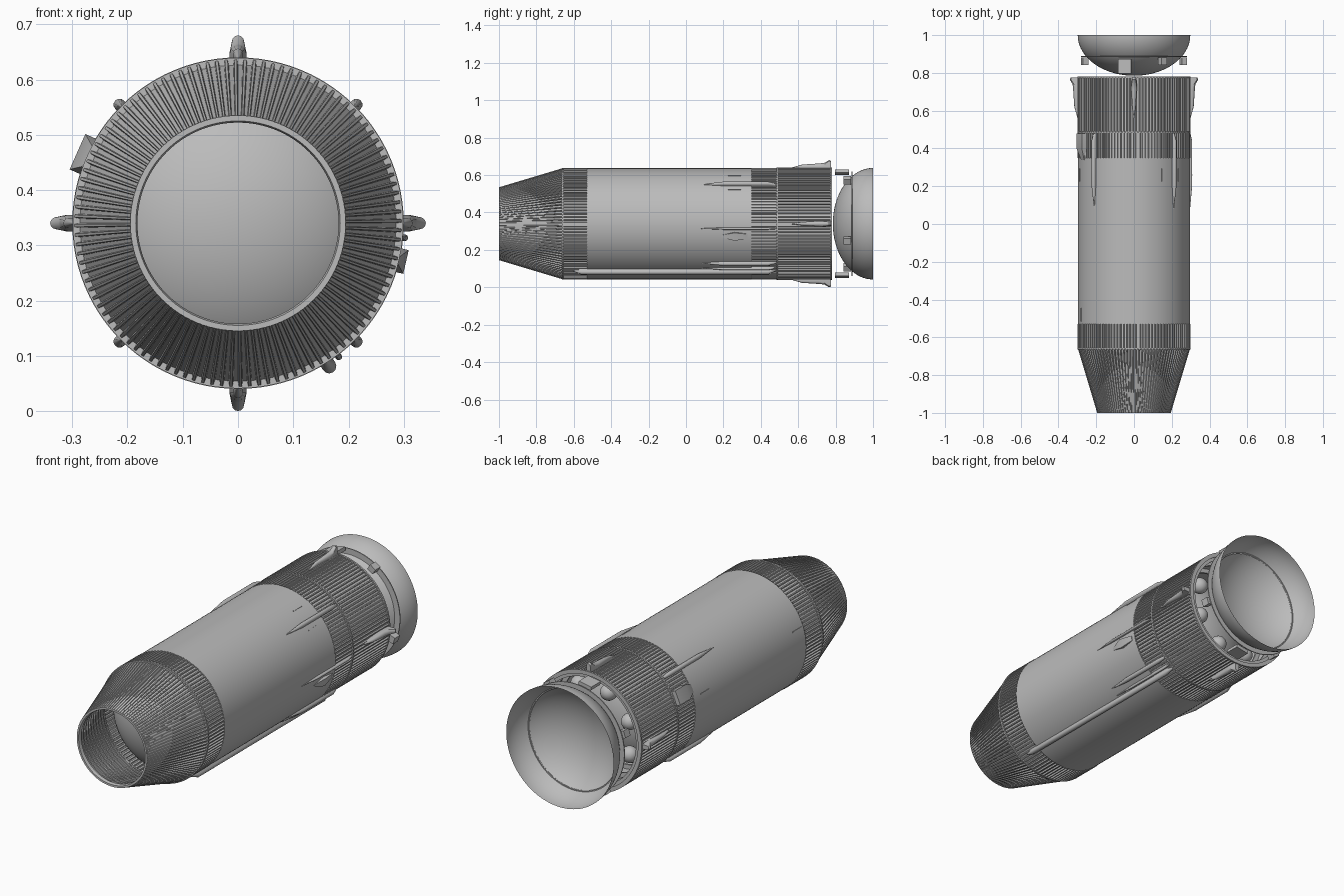
import bpy, bmesh, math
from mathutils import Matrix, Vector

if "Cube" in bpy.data.objects:
    bpy.data.objects.remove(bpy.data.objects["Cube"])

AXIS_Z = 0.34      # height of the long axis
RIBS = 108

grey = bpy.data.materials.new("plain grey")
grey.use_nodes = True
grey.diffuse_color = (0.5, 0.5, 0.5, 1)
grey.node_tree.nodes["Principled BSDF"].inputs["Base Color"].default_value = (0.5, 0.5, 0.5, 1)


def finish(name, bm, angle=0.0, smooth=True):
    """Turn a bmesh into an object, turned about the long axis (0 = up, 90 = left)."""
    bmesh.ops.recalc_face_normals(bm, faces=bm.faces)
    bm.transform(Matrix.Translation((0, 0, AXIS_Z)) @ Matrix.Rotation(math.radians(angle), 4, 'Y'))
    mesh = bpy.data.meshes.new(name)
    bm.to_mesh(mesh)
    bm.free()
    mesh.materials.append(grey)
    ob = bpy.data.objects.new(name, mesh)
    bpy.context.collection.objects.link(ob)
    if smooth:
        bpy.ops.object.select_all(action='DESELECT')
        bpy.context.view_layer.objects.active = ob
        ob.select_set(True)
        bpy.ops.object.shade_smooth_by_angle(angle=math.radians(30))
    return ob


def bridge(bm, a, b):
    for i in range(len(a)):
        j = (i + 1) % len(a)
        bm.faces.new((a[i], a[j], b[j], b[i]))


def lathe(name, profile, segs=96):
    """Revolve (y, radius) points about the long axis."""
    bm = bmesh.new()
    rings = []
    for y, r in profile:
        turn = [2 * math.pi * i / segs for i in range(segs)]
        rings.append([bm.verts.new((r * math.sin(t), y, r * math.cos(t))) for t in turn])
    for a, b in zip(rings, rings[1:]):
        bridge(bm, a, b)
    bmesh.ops.remove_doubles(bm, verts=bm.verts, dist=0.00001)
    return finish(name, bm)


def ribbed(name, stations):
    """Stringer-covered skin; stations are (y, valley radius, crest radius)."""
    bm = bmesh.new()
    rings = []
    for y, low, high in stations:
        ring = []
        for i in range(RIBS):
            for step, r in ((0, low), (0.5, low), (0.6, high), (0.9, high)):
                t = 2 * math.pi * (i + step) / RIBS
                ring.append(bm.verts.new((r * math.sin(t), y, r * math.cos(t))))
        rings.append(ring)
    for a, b in zip(rings, rings[1:]):
        bridge(bm, a, b)
    return finish(name, bm, smooth=False)


def fairing(name, angle, stations, base=0.288, sides=7, boxy=False):
    """Blister lofted along the hull; stations are (y, half width, top radius)."""
    bm = bmesh.new()
    rings = []
    for y, w, top in stations:
        if boxy:
            pts = [(-w, base), (w, base), (w, top), (-w, top)]
        else:
            shoulder = max(base, top - w)
            arc = [math.pi * i / (sides - 1) for i in range(sides)]
            pts = [(-w, base)] + [(-w * math.cos(t), shoulder + (top - shoulder) * math.sin(t))
                                  for t in arc] + [(w, base)]
        rings.append([bm.verts.new((x, y, z)) for x, z in pts])
    for a, b in zip(rings, rings[1:]):
        bridge(bm, a, b)
    bm.faces.new(rings[0])
    bm.faces.new(rings[-1])
    return finish(name, bm, angle)


def block(name, angle, y, radius, size):
    bm = bmesh.new()
    bmesh.ops.create_cube(bm, size=1, matrix=Matrix.Translation((0, y, radius)) @ Matrix.Diagonal((*size, 1)))
    return finish(name, bm, angle, smooth=False)


# Hull skins
ribbed("nose_cone", [(-1, 0.193, 0.195), (-0.66, 0.287, 0.297)])
ribbed("forward_skirt", [(-0.66, 0.291, 0.299), (-0.53, 0.291, 0.299)])
ribbed("aft_skirt", [(0.35, 0.291, 0.298), (0.485, 0.291, 0.298)])
ribbed("rear_skirt", [(0.49, 0.292, 0.3), (0.775, 0.292, 0.3)])
lathe("tank_wall", [(-0.53, 0.285), (-0.53, 0.297), (0.35, 0.297), (0.35, 0.285)])
for name, y, r in (("nose_joint", -0.66, 0.299), ("skirt_joint", 0.487, 0.3), ("rear_rim", 0.777, 0.3)):
    lathe(name, [(y - 0.004, 0.28), (y - 0.004, r), (y + 0.004, r), (y + 0.004, 0.28), (y - 0.004, 0.28)])

# Inside of the nose: lip and stacked ring frames
frames = [(-1, 0.195), (-1, 0.185)]
for i in range(10):
    y = -0.99 + i * 0.033
    r = 0.188 + i * 0.0095
    frames += [(y, r - 0.006), (y + 0.008, r - 0.006), (y + 0.008, r), (y + 0.033, r + 0.0095)]
lathe("nose_frames", frames)


def dome(name, rim_y, apex_y, radius, steps=20):
    arc = [math.pi / 2 * i / steps for i in range(steps + 1)]
    return lathe(name, [(rim_y + (apex_y - rim_y) * math.sin(t), radius * math.cos(t)) for t in arc])


dome("forward_tank_dome", -0.53, -0.74, 0.287)
dome("aft_tank_dome", 0.4, 0.62, 0.287)

# Rear skirt lining with frames
lining = [(0.4, 0.287)]
for y in (0.5, 0.6, 0.69, 0.765):
    lining += [(y, 0.287), (y, 0.265), (y + 0.01, 0.265), (y + 0.01, 0.287)]
lathe("rear_lining", lining)

# Separate rear dish with its mounting ring
dome("rear_dish", 1.0, 0.785, 0.298, 28)
lathe("dish_ring", [(0.884, 0.25), (0.884, 0.28), (0.889, 0.28), (0.889, 0.25)])

# Blocks around the dish, in opposite pairs
for turn in (0, 180):
    block("ring_bracket", turn - 10, 0.835, 0.28, (0.07, 0.075, 0.018))
    block("ring_box", turn + 33, 0.862, 0.277, (0.035, 0.04, 0.03))
    block("ring_box", turn + 109, 0.862, 0.277, (0.035, 0.04, 0.03))

# Pressure bottles in the engine bay
for i in range(8):
    bm = bmesh.new()
    bmesh.ops.create_uvsphere(bm, u_segments=20, v_segments=12, radius=0.04,
                              matrix=Matrix.Translation((0, 0.73, 0.215)))
    finish("pressure_bottle", bm, 22.5 + i * 45)

# Four large fairings on the rear skirt
for turn in range(0, 360, 90):
    fairing("thruster_fairing", turn, [(0.56, 0.002, 0.299), (0.62, 0.009, 0.316), (0.71, 0.015, 0.322),
                                       (0.74, 0.015, 0.325), (0.765, 0.011, 0.34), (0.775, 0.011, 0.336)])

# Slim pointed pods along the hull
for turn in (45, 95, 135, 143, 225, 315):
    w = 0.006 if turn in (95, 143) else 0.011
    fairing("slim_pod", turn, [(0.08, 0.001, 0.298), (0.2, w, 0.303 + w), (0.44, w, 0.303 + w),
                               (0.48, w * 0.6, 0.3)])

# Long cable tunnel low on the left
fairing("cable_tunnel", 147.5, [(-0.61, 0.004, 0.298), (-0.56, 0.013, 0.32), (0.44, 0.013, 0.32),
                                (0.48, 0.005, 0.3)])

# Wedge covers on the flanks
fairing("right_wedge_cover", -66, [(0.34, 0.02, 0.298), (0.4, 0.035, 0.318), (0.48, 0.035, 0.318)], boxy=True)
fairing("left_wedge_cover", 103, [(0.19, 0.006, 0.298), (0.26, 0.022, 0.312), (0.33, 0.012, 0.3)], boxy=True)

# Small raised strips on the tank wall
for turn, y in ((30, 0.26), (52, 0.26), (-75, 0.26), (-70, -0.48)):
    block("hull_strip", turn, y, 0.297, (0.004, 0.07, 0.006))
